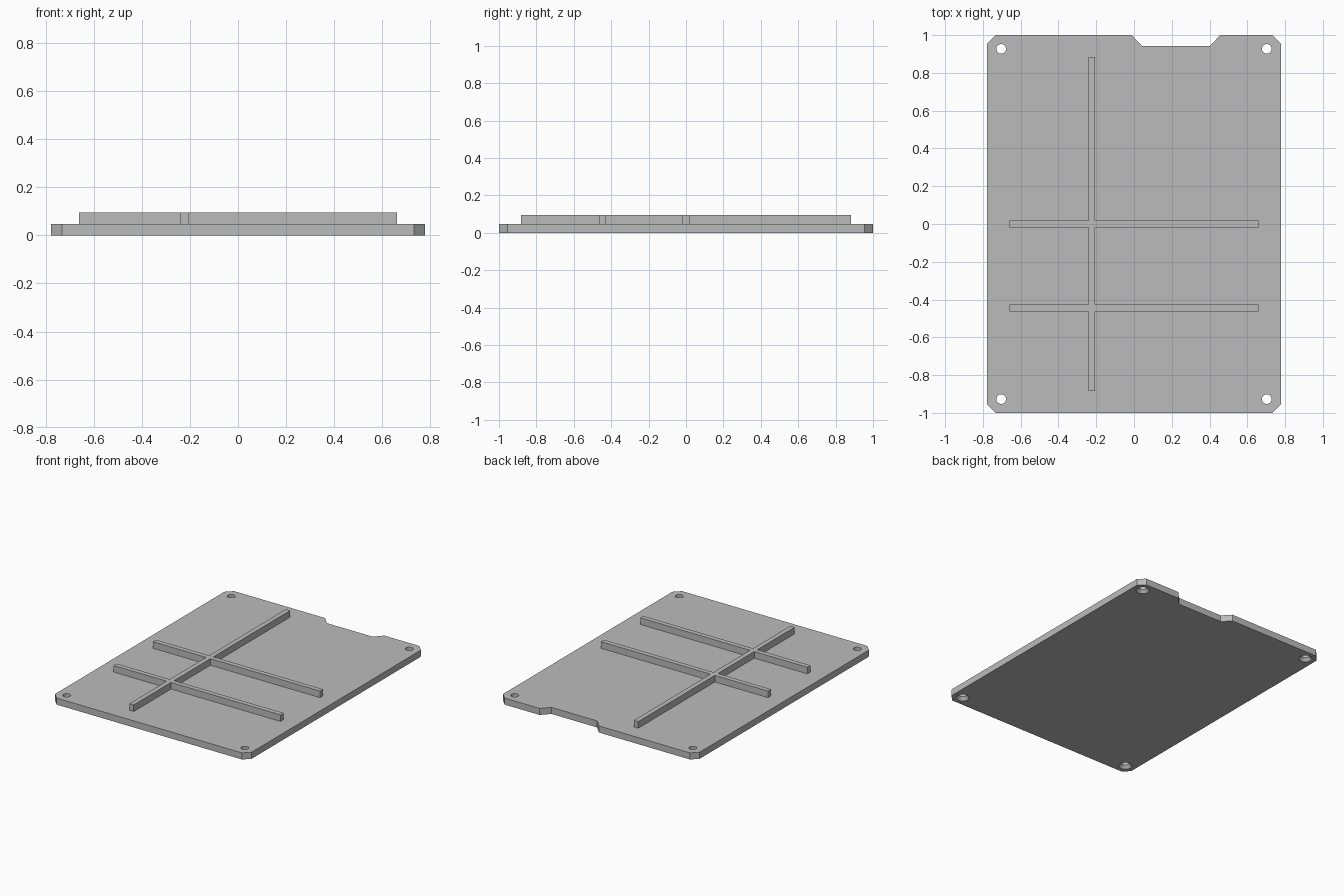
import bpy
import bmesh
import math

if "Cube" in bpy.data.objects:
    bpy.data.objects.remove(bpy.data.objects["Cube"], do_unlink=True)

HALF_X, HALF_Y = 0.777, 1.0
PLATE_TOP, RIB_TOP = 0.047, 0.094
CHAMFER = 0.045

grey = bpy.data.materials.new("plain_grey")
grey.use_nodes = True
grey.diffuse_color = (0.5, 0.5, 0.5, 1)
grey.node_tree.nodes["Principled BSDF"].inputs["Base Color"].default_value = (0.5, 0.5, 0.5, 1)


def add_object(name, bm):
    bmesh.ops.recalc_face_normals(bm, faces=bm.faces[:])
    mesh = bpy.data.meshes.new(name)
    bm.to_mesh(mesh)
    bm.free()
    mesh.materials.append(grey)
    obj = bpy.data.objects.new(name, mesh)
    bpy.context.collection.objects.link(obj)
    return obj


def prism(name, outline, bottom, top):
    bm = bmesh.new()
    face = bm.faces.new([bm.verts.new((x, y, bottom)) for x, y in outline])
    side = bmesh.ops.extrude_face_region(bm, geom=[face])
    for v in side["geom"]:
        if isinstance(v, bmesh.types.BMVert):
            v.co.z = top
    return add_object(name, bm)


def bar(name, x0, x1, y0, y1):
    return prism(name, [(x0, y0), (x1, y0), (x1, y1), (x0, y1)], PLATE_TOP, RIB_TOP)


def lathe(name, profile, x, y, sides=32):
    bm = bmesh.new()
    rings = [[bm.verts.new((x + r * math.cos(2 * math.pi * i / sides),
                            y + r * math.sin(2 * math.pi * i / sides), z))
              for i in range(sides)] for r, z in profile]
    for low, high in zip(rings, rings[1:]):
        for i in range(sides):
            j = (i + 1) % sides
            bm.faces.new((low[i], low[j], high[j], high[i]))
    bm.faces.new(rings[0])
    bm.faces.new(rings[-1])
    return add_object(name, bm)


def combine(target, tool, operation):
    """Apply a boolean and discard the tool object."""
    mod = target.modifiers.new("combine", "BOOLEAN")
    mod.operation = operation
    mod.solver = "EXACT"
    mod.object = tool
    bpy.context.view_layer.update()
    graph = bpy.context.evaluated_depsgraph_get()
    mesh = bpy.data.meshes.new_from_object(target.evaluated_get(graph))
    target.modifiers.clear()
    target.data = mesh
    bpy.data.objects.remove(tool, do_unlink=True)


# Base plate: chamfered corners and a sloped notch in the back edge
c = CHAMFER
outline = [
    (-HALF_X + c, -HALF_Y), (HALF_X - c, -HALF_Y),
    (HALF_X, -HALF_Y + c), (HALF_X, HALF_Y - c), (HALF_X - c, HALF_Y),
    (0.456, HALF_Y), (0.403, 0.943), (0.042, 0.943), (-0.012, HALF_Y),
    (-HALF_X + c, HALF_Y), (-HALF_X, HALF_Y - c), (-HALF_X, -HALF_Y + c),
]
plate = prism("base_plate", outline, 0, PLATE_TOP)

# Corner screw holes, countersunk from below
hole = [(0.044, -0.01), (0.044, 0), (0.0255, 0.022), (0.0255, 0.06)]
for sx in (-1, 1):
    for sy in (-1, 1):
        combine(plate, lathe("hole_cutter", hole, sx * 0.703, sy * 0.927), "DIFFERENCE")

# Crossing ribs merged into one raised grid
w = 0.0175
ribs = bar("divider_ribs", -0.223 - w, -0.223 + w, -0.883, 0.883)
for y in (0, -0.445):
    combine(ribs, bar("cross_rib", -0.66, 0.66, y - w, y + w), "UNION")

# Smooth the round hole walls only
bpy.ops.object.select_all(action="DESELECT")
for obj in (plate, ribs):
    obj.select_set(True)
bpy.context.view_layer.objects.active = plate
bpy.ops.object.shade_smooth_by_angle(angle=math.radians(30))
